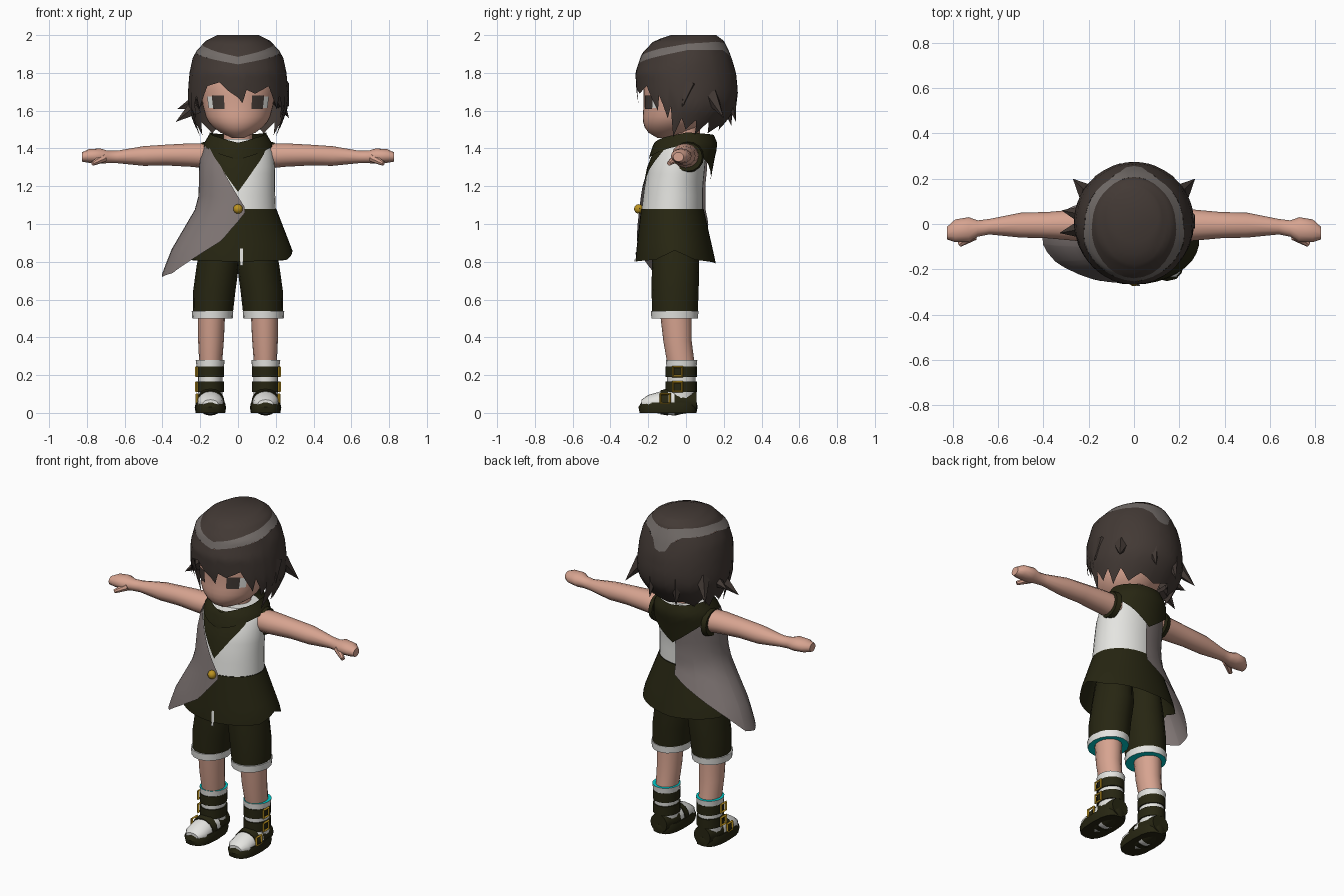
import bpy, bmesh, math
from mathutils import Vector, Matrix

if "Cube" in bpy.data.objects:
    bpy.data.objects.remove(bpy.data.objects["Cube"])


def material(name, r, g, b):
    m = bpy.data.materials.new(name)
    m.use_nodes = True
    m.diffuse_color = (r, g, b, 1)
    bsdf = next(n for n in m.node_tree.nodes if n.type == "BSDF_PRINCIPLED")
    bsdf.inputs["Base Color"].default_value = (r, g, b, 1)
    bsdf.inputs["Roughness"].default_value = 0.8
    return m


SKIN = material("skin", .68, .37, .28)
HAIR = material("dark brown hair", .055, .041, .035)
SHINE = material("hair shine grey", .17, .15, .14)
WHITE = material("white cloth", .78, .78, .75)
DARK = material("dark olive cloth", .02, .019, .006)
CAPE = material("warm grey cloth", .22, .185, .18)
GOLD = material("gold", .5, .29, .015)
TEAL = material("teal lining", 0, .6, .6)
made = []


def finish(name, bm, mats, rule=None):
    """Turn a bmesh into an object; rule picks a material index per face."""
    bm.normal_update()
    if rule:
        for f in bm.faces:
            f.material_index = int(rule(f.calc_center_median(), f.normal))
    me = bpy.data.meshes.new(name)
    bm.to_mesh(me)
    bm.free()
    for m in mats:
        me.materials.append(m)
    ob = bpy.data.objects.new(name, me)
    bpy.context.collection.objects.link(ob)
    made.append(ob)
    return ob


def lerp(table, t):
    """Linear lookup in rows of (key, values...)."""
    if t <= table[0][0]:
        return table[0][1:]
    for a, b in zip(table, table[1:]):
        if t <= b[0]:
            k = (t - a[0]) / (b[0] - a[0])
            return [p + (q - p) * k for p, q in zip(a[1:], b[1:])]
    return table[-1][1:]


def sym(half):
    """Complete a 0..180 degree table around the other side."""
    return half + [(360 - a, z) for a, z in reversed(half) if a < 180]


def patch(name, prof, span, top, bottom, mat, off=0, rows=6, cap=False, flare=0):
    """Shell around the z axis; angle 0 is the front and 90 is the right side.
    prof rows are (z, half width, front y, back y)."""
    angles = set(range(span[0], span[1], 10)) | set(span)
    angles |= {a for a, z in top + bottom if span[0] <= a <= span[1]}
    bm = bmesh.new()
    cols = []
    for a in sorted(angles):
        s, c = math.sin(math.radians(a)), math.cos(math.radians(a))
        hi, lo = lerp(top, a)[0], lerp(bottom, a)[0]
        col = []
        for i in range(rows + 1):
            z = hi + (lo - hi) * i / rows
            rx, yf, yb = lerp(prof, z)
            rx += off + flare * max(0, 1.15 - z)
            ry = (yb - yf) / 2 + off
            col.append(bm.verts.new((-rx * s, (yf + yb) / 2 - ry * c, z)))
        cols.append(col)
    for p, q in zip(cols, cols[1:]):
        for i in range(rows):
            bm.faces.new((p[i], q[i], q[i + 1], p[i + 1]))
    if cap:
        bm.faces.new([c[0] for c in reversed(cols[:-1])])
    bmesh.ops.remove_doubles(bm, verts=bm.verts, dist=1e-5)
    return finish(name, bm, [mat])


def loft(name, axis, rings, mats, side=1, rule=None, n=16, square=1):
    """Closed tube; rings are (position, centre a, centre b, radius a, radius b)."""
    order = {"x": (2, 0, 1), "y": (0, 2, 1), "z": (0, 1, 2)}[axis]
    bm = bmesh.new()
    loops = []
    for pos, ca, cb, ra, rb in rings:
        loop = []
        for i in range(n):
            t = 2 * math.pi * i / n
            c, s = math.cos(t), math.sin(t)
            vals = (ca + ra * math.copysign(abs(c) ** square, c),
                    cb + rb * math.copysign(abs(s) ** square, s), pos)
            x, y, z = (vals[k] for k in order)
            loop.append(bm.verts.new((x * side, y, z)))
        loops.append(loop)
    for p, q in zip(loops, loops[1:]):
        for i in range(n):
            j = (i + 1) % n
            bm.faces.new((p[i], p[j], q[j], q[i]))
    bm.faces.new(loops[0])
    bm.faces.new(loops[-1])
    bmesh.ops.recalc_face_normals(bm, faces=bm.faces)
    return finish(name, bm, mats, rule)


def spike(name, base, tip, r, mat, end=0.0, n=5):
    base, tip = Vector(base), Vector(tip)
    d = tip - base
    bm = bmesh.new()
    m = Matrix.Translation((base + tip) / 2) @ d.to_track_quat("Z", "Y").to_matrix().to_4x4()
    bmesh.ops.create_cone(bm, cap_ends=True, segments=n, radius1=r, radius2=end,
                          depth=d.length, matrix=m)
    return finish(name, bm, [mat])


def buckle(name, loc):
    bpy.ops.mesh.primitive_torus_add(major_segments=4, minor_segments=4,
                                     major_radius=.034, minor_radius=.008)
    ob = bpy.context.object
    ob.name = name
    ob.matrix_world = (Matrix.Translation(loc) @ Matrix.Rotation(math.pi / 4, 4, "X")
                       @ Matrix.Rotation(math.pi / 2, 4, "Y"))
    ob.data.materials.append(GOLD)


FULL = (0, 360)
# Head, neck and eyes
face = [(1.455, .03, -.15, -.08), (1.47, .07, -.185, 0), (1.5, .12, -.215, .05),
        (1.55, .165, -.23, .1), (1.62, .185, -.225, .14), (1.72, .2, -.225, .17),
        (1.85, .19, -.2, .17)]
patch("head", face, FULL, [(0, 1.85)], [(0, 1.455)], SKIN, rows=14, cap=True)
loft("neck", "z", [(1.38, 0, -.01, .08, .08), (1.55, 0, 0, .075, .075)], [SKIN])
for side, s in (("right", 1), ("left", -1)):
    def span(a, b):
        return tuple(sorted((s * a, s * b)))
    patch(side + "_eye_white", face, span(38, 56), [(0, 1.675)], [(0, 1.615)], WHITE, .004)
    patch(side + "_iris", face, span(22, 44), [(0, 1.68)], [(0, 1.61)], HAIR, .006)

# Hair: crown, shine band, hanging locks and tufts
hair = [(1.45, .2, -.2, .13), (1.55, .24, -.23, .22), (1.62, .265, -.25, .265),
        (1.7, .265, -.262, .275), (1.8, .257, -.268, .265), (1.9, .235, -.235, .235),
        (1.97, .17, -.17, .2), (2, .11, -.08, .16)]
band_top = sym([(0, 1.885), (50, 1.93), (90, 1.955), (140, 1.965), (180, 1.955)])
band_low = sym([(0, 1.845), (50, 1.885), (90, 1.92), (150, 1.92), (165, 1.89),
                (172, 1.84), (180, 1.83)])
hem = sym([(38, 1.73), (45, 1.66), (52, 1.6), (56, 1.68), (66, 1.56), (70, 1.62),
           (78, 1.46), (85, 1.56), (95, 1.5), (105, 1.55), (115, 1.47), (125, 1.54),
           (140, 1.48), (155, 1.52), (180, 1.49)])
hem = [(0, 1.67), (10, 1.7), (22, 1.75)] + hem + [(340, 1.69), (350, 1.71),
                                                 (355, 1.64), (360, 1.67)]
patch("hair_crown", hair, FULL, [(0, 2)], band_top, HAIR, cap=True)
patch("hair_shine", hair, FULL, band_top, band_low, SHINE, rows=3)
patch("hair_locks", hair, FULL, band_low, hem, HAIR, rows=10)
tufts = [((-.22, .04, 1.64), (-.32, .06, 1.61)), ((-.22, -.02, 1.62), (-.33, -.04, 1.54)),
         ((-.2, .13, 1.68), (-.27, .2, 1.56)), ((.2, .13, 1.68), (.27, .2, 1.56)),
         ((.23, .02, 1.74), (.27, -.02, 1.62)), ((.06, .22, 1.7), (.06, .265, 1.54)),
         ((-.09, .21, 1.68), (-.1, .24, 1.52))]
for i, (base, tip) in enumerate(tufts):
    spike(f"hair_tuft_{i + 1}", base, tip, .045, HAIR)

# Sleeveless top, skirt, front panel, hood and one-sided cape
body = [(.72, .31, -.27, .17), (.86, .285, -.26, .14), (1.08, .2, -.235, .09),
        (1.2, .195, -.22, .09), (1.3, .195, -.2, .1), (1.4, .185, -.16, .11),
        (1.45, .14, -.13, .09)]
patch("white_top", body, FULL, [(0, 1.45)], [(0, 1.08)], WHITE, rows=10, cap=True)
patch("skirt", body, FULL, [(0, 1.08)],
      sym([(0, .8), (60, .81), (90, .86), (120, .81), (180, .79)]), DARK, .003)
patch("skirt_slit", body, (-5, -2), [(0, .87)], [(0, .78)], WHITE, .008)
patch("front_panel", body, (-55, 55), [(0, 1.43)],
      [(-55, 1.41), (-25, 1.29), (0, 1.17), (25, 1.29), (55, 1.41)], DARK, .006)
hood = [(1.2, .19, -.2, .11), (1.36, .185, -.18, .14), (1.42, .17, -.16, .155),
        (1.48, .135, -.12, .13)]
patch("hood_collar", hood, FULL, sym([(0, 1.43), (40, 1.46), (90, 1.485), (180, 1.47)]),
      sym([(0, 1.34), (60, 1.4), (90, 1.42), (115, 1.38), (145, 1.32), (180, 1.23)]),
      DARK, .014)
patch("cape", body, (-9, 180),
      [(-9, 1.09), (9, 1.2), (27, 1.31), (55, 1.42), (125, 1.42), (180, 1.3)],
      [(-9, 1.06), (6, .98), (16, .91), (36, .83), (60, .74), (80, .72), (100, .74),
       (120, .82), (150, .93), (180, 1.03)], CAPE, .012, rows=10, flare=.2)
bm = bmesh.new()
bmesh.ops.create_uvsphere(bm, u_segments=12, v_segments=8, radius=.025,
                          matrix=Matrix.Translation((0, -.25, 1.08)))
finish("button", bm, [GOLD])

for side, s in (("left", 1), ("right", -1)):
    # Arm and hand
    loft(side + "_arm", "x",
         [(.14, 0, 1.36, .07, .068), (.25, -.005, 1.365, .07, .062),
          (.38, -.005, 1.365, .058, .055), (.5, -.005, 1.36, .055, .052),
          (.64, -.012, 1.355, .034, .033), (.69, -.02, 1.355, .036, .033),
          (.73, -.025, 1.36, .055, .04), (.79, -.03, 1.36, .05, .036),
          (.825, -.04, 1.355, .028, .025)], [SKIN], s, n=12)
    spike(side + "_thumb", (s * .71, -.05, 1.35), (s * .77, -.09, 1.32), .024, SKIN, .012, 8)
    loft(side + "_armhole", "x", [(.165, .01, 1.355, .085, .083), (.193, .01, 1.355, .076, .076)],
         [DARK], s)
    # Shorts with lined cuff
    loft(side + "_shorts", "z",
         [(.52, .133, -.058, .105, .12), (.65, .125, -.058, .112, .125),
          (.78, .107, -.055, .112, .125), (.92, .1, -.055, .09, .12)], [DARK], s)
    loft(side + "_cuff", "z", [(.5, .135, -.06, .107, .123), (.54, .135, -.06, .11, .126)],
         [WHITE, TEAL], s, lambda c, n: n.z < -.9)
    # Leg and sock
    loft(side + "_leg", "z", [(.25, .145, -.025, .06, .072), (.38, .143, -.045, .068, .075),
                              (.55, .14, -.055, .073, .085)], [SKIN], s)
    loft(side + "_sock", "z", [(.04, .147, -.025, .065, .075), (.2, .147, -.025, .066, .076),
                               (.28, .147, -.023, .077, .083)],
         [WHITE, TEAL], s, lambda c, n: n.z > .9)
    for label, z in (("upper", .218), ("lower", .138)):
        loft(f"{side}_{label}_strap", "z", [(z + d, .147, -.025, .073, .083) for d in (-.028, .028)],
             [DARK], s)
        buckle(f"{side}_{label}_buckle", (s * .22, -.045, z))
    # Shoe
    loft(side + "_sole", "z", [(0, .146, -.095, .078, .15), (.03, .146, -.095, .083, .157),
                               (.055, .146, -.09, .077, .147)], [DARK], s, square=.75)
    loft(side + "_shoe_upper", "y",
         [(-.235, .146, .05, .04, .02), (-.2, .146, .05, .066, .045), (-.13, .146, .055, .07, .06),
          (-.06, .146, .06, .07, .075), (-.02, .146, .06, .07, .065), (.055, .146, .06, .055, .055)],
         [WHITE, DARK], s, lambda c, n: c.y > -.05)
    loft(side + "_toe_strap", "y", [(-.135, .146, .056, .074, .063), (-.095, .146, .058, .075, .072)],
         [DARK], s)
    buckle(side + "_toe_buckle", (s * .217, -.11, .075))

# Smooth shading with crisp edges
bpy.ops.object.select_all(action="DESELECT")
for ob in made:
    ob.select_set(True)
bpy.context.view_layer.objects.active = made[0]
bpy.ops.object.shade_smooth_by_angle(angle=math.radians(40))
